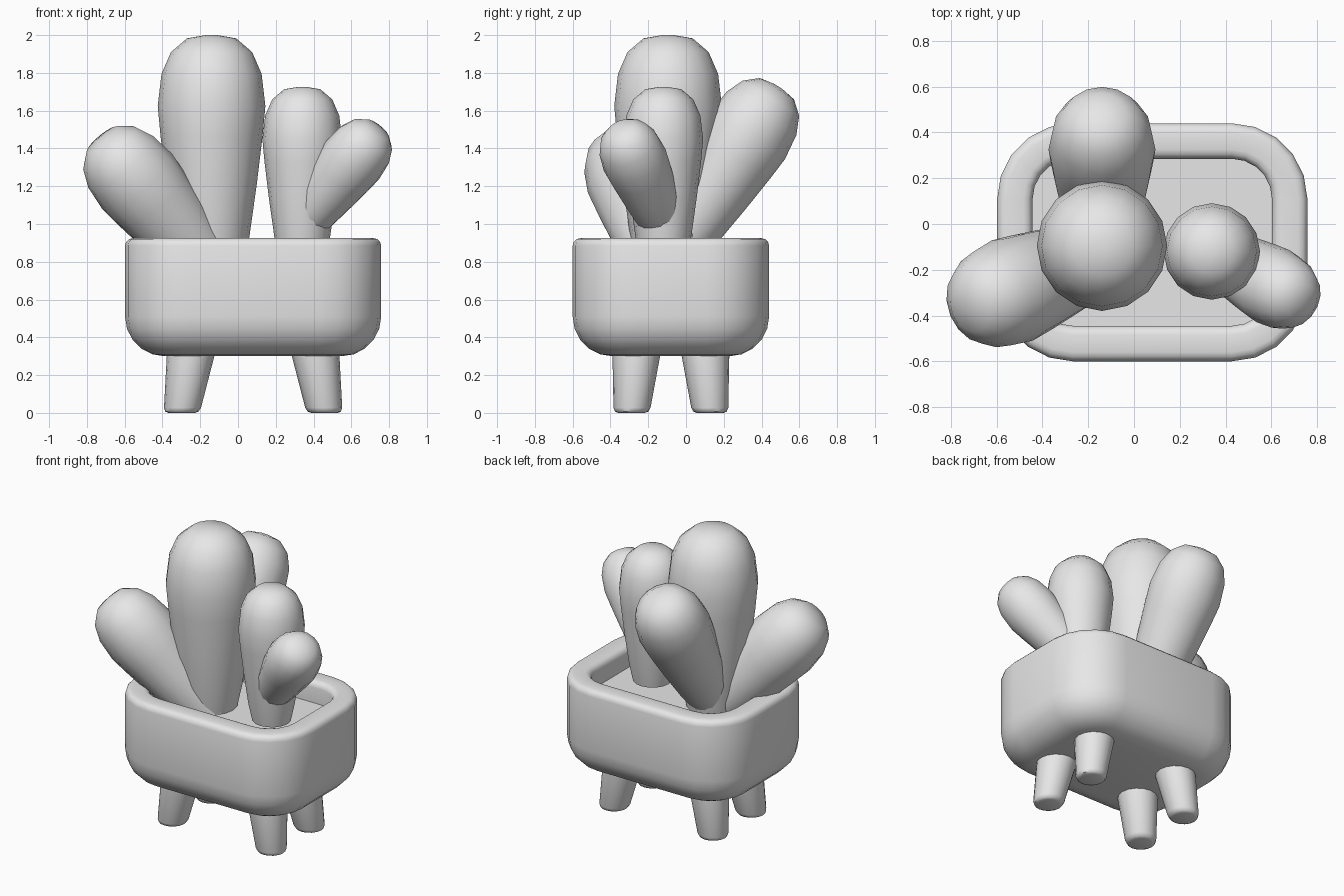
import bpy, bmesh, math
from mathutils import Vector

cube = bpy.data.objects.get("Cube")
if cube:
    bpy.data.objects.remove(cube, do_unlink=True)

GREY = (0.8, 0.8, 0.8, 1)
clay = bpy.data.materials.new("plain grey")
clay.use_nodes = True
clay.diffuse_color = GREY
clay.node_tree.nodes["Principled BSDF"].inputs["Base Color"].default_value = GREY


def loft(name, rings, angle):
    """Skin a stack of equal rings, cap both ends and shade smooth."""
    bm = bmesh.new()
    loops = [[bm.verts.new(p) for p in ring] for ring in rings]
    n = len(loops[0])
    for a, b in zip(loops, loops[1:]):
        for i in range(n):
            j = (i + 1) % n
            bm.faces.new((a[i], a[j], b[j], b[i]))
    bm.faces.new(loops[0][::-1])
    bm.faces.new(loops[-1])
    bmesh.ops.recalc_face_normals(bm, faces=bm.faces)
    mesh = bpy.data.meshes.new(name)
    bm.to_mesh(mesh)
    bm.free()
    mesh.materials.append(clay)
    obj = bpy.data.objects.new(name, mesh)
    bpy.context.collection.objects.link(obj)
    bpy.ops.object.select_all(action="DESELECT")
    obj.select_set(True)
    bpy.context.view_layer.objects.active = obj
    bpy.ops.object.shade_smooth_by_angle(angle=math.radians(angle))
    return obj


def circle(centre, radius, sides=16):
    return [centre + radius * Vector((math.cos(t), math.sin(t), 0))
            for t in (math.tau * i / sides for i in range(sides))]


# Pot: rounded rectangle swept through an outline of (inset, height)
CX, CY, HALF_X, HALF_Y, CORNER = 0.08, -0.08, 0.678, 0.52, 0.33


def rounded_rectangle(inset, z, steps=5):
    r = max(CORNER - inset, 0.02)
    points = []
    for quarter, (sx, sy) in enumerate([(1, 1), (-1, 1), (-1, -1), (1, -1)]):
        for i in range(steps + 1):
            t = math.pi / 2 * (quarter + i / steps)
            points.append(Vector((CX + sx * (HALF_X - inset - r) + r * math.cos(t),
                                  CY + sy * (HALF_Y - inset - r) + r * math.sin(t), z)))
    return points


def arc(inset, z, radius, start, end, steps):
    angles = [math.radians(start + (end - start) * i / steps) for i in range(steps + 1)]
    return [(inset + radius * math.cos(t), z + radius * math.sin(t)) for t in angles]


SOIL, RIM, WALL = 0.78, 0.925, 0.155
outline = (arc(0.21, 0.51, 0.21, 270, 180, 5)
           + arc(0.04, RIM - 0.04, 0.04, 180, 90, 3)
           + arc(WALL - 0.04, RIM - 0.04, 0.04, 90, 0, 3)
           + [(WALL, SOIL)])
loft("pot", [rounded_rectangle(i, z) for i, z in outline], 40)

# Legs: tapered, splayed pegs with a softened foot
for sx, side in ((1, "left"), (-1, "right")):
    for sy, end in ((-1, "front"), (1, "back")):
        foot = Vector((CX + sx * 0.378, CY + sy * 0.208, 0))
        top = Vector((CX + sx * 0.325, CY + sy * 0.18, 0.34))
        rings = [circle(foot.lerp(top, f), r)
                 for f, r in ((0, 0.07), (0.02, 0.088), (0.08, 0.098), (1, 0.13))]
        loft(f"{end}_{side}_leg", rings, 50)

# Cactus stems: one club profile (radius, distance from dome centre), scaled and tilted
CLUB = [(0.165, -0.95), (0.2, -0.785), (0.24, -0.5), (0.27, -0.25), (0.285, -0.09),
        (0.265, 0.08), (0.215, 0.195), (0.13, 0.268), (0.03, 0.285)]


def stem(name, dome, scale, direction):
    turn = Vector((0, 0, 1)).rotation_difference(Vector(direction))
    rings = [circle(Vector((0, 0, h)), r) for r, h in CLUB]
    obj = loft(name, rings, 60)
    obj.location = dome
    obj.scale = (scale, scale, scale)
    obj.rotation_mode = "QUATERNION"
    obj.rotation_quaternion = turn


stem("main_stem", (-0.14, -0.095, 1.715), 1, (0, 0, 1))
stem("second_stem", (0.34, -0.12, 1.515), 0.74, (0, 0, 1))
stem("right_arm", (-0.58, -0.31, 1.28), 0.83, (-0.62, -0.25, 0.74))
stem("back_arm", (-0.14, 0.365, 1.53), 0.82, (0, 0.53, 0.85))
stem("left_arm", (0.64, -0.29, 1.38), 0.61, (0.585, -0.33, 0.74))
